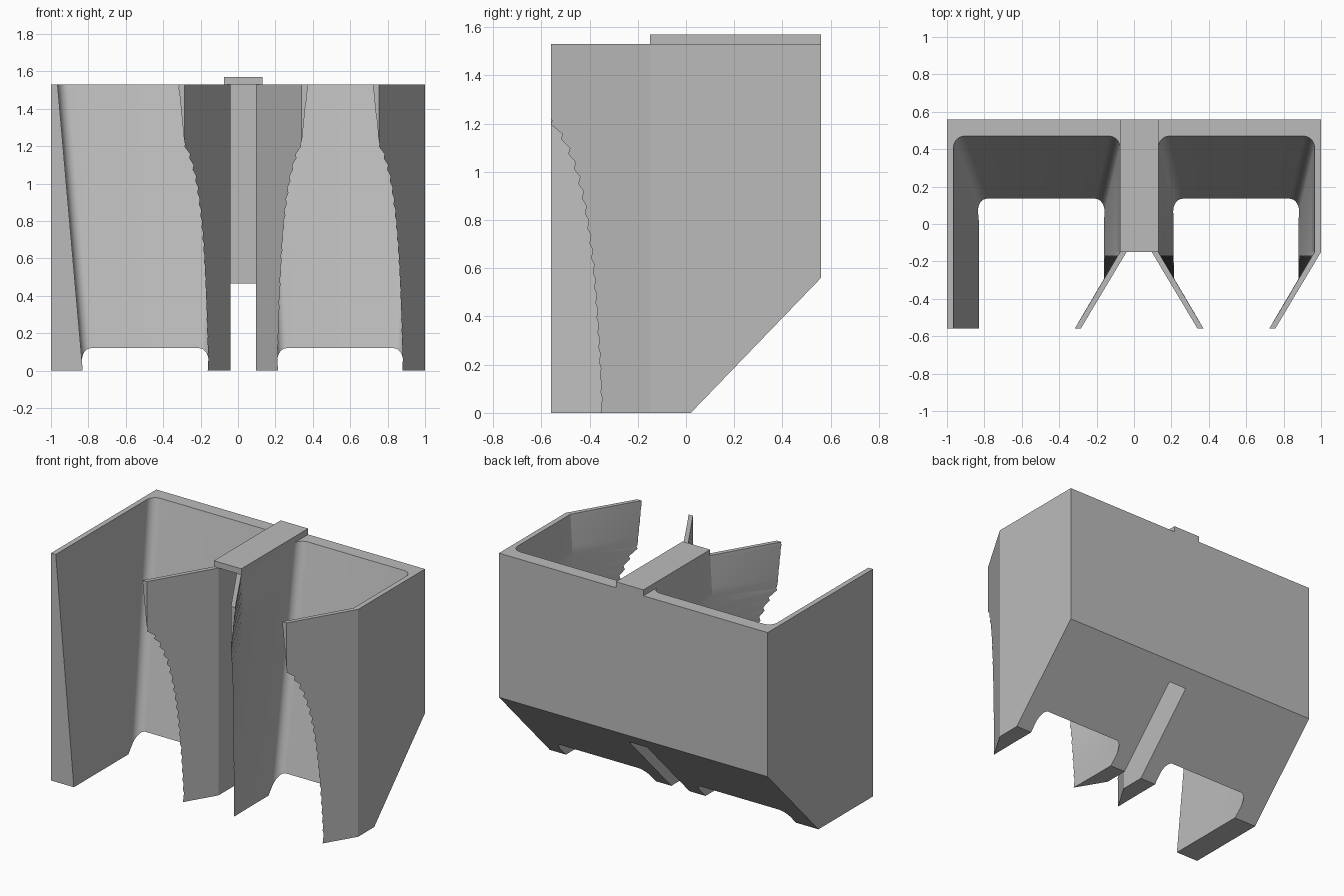
import bpy
import bmesh
from math import sin, cos, pi
from mathutils import Vector

old = bpy.data.objects.get("Cube")
if old:
    bpy.data.objects.remove(old, do_unlink=True)

HEIGHT, FRONT, BACK, BEND = 1.53, -0.56, 0.56, -0.15
SPLAY = 0.245 / 0.41          # sideways run of the angled flaps per unit of depth

grey = bpy.data.materials.new("light grey")
grey.use_nodes = True
grey.diffuse_color = (0.5, 0.5, 0.5, 1)
grey.node_tree.nodes["Principled BSDF"].inputs["Base Color"].default_value = (0.5, 0.5, 0.5, 1)


def make_object(name, bm):
    bmesh.ops.recalc_face_normals(bm, faces=bm.faces)
    mesh = bpy.data.meshes.new(name)
    bm.to_mesh(mesh)
    bm.free()
    mesh.materials.append(grey)
    obj = bpy.data.objects.new(name, mesh)
    bpy.context.collection.objects.link(obj)
    return obj


def prism(plan, z0, z1):
    bm = bmesh.new()
    face = bm.faces.new([bm.verts.new((x, y, z0)) for x, y in plan])
    moved = bmesh.ops.extrude_face_region(bm, geom=[face])["geom"]
    verts = [v for v in moved if isinstance(v, bmesh.types.BMVert)]
    bmesh.ops.translate(bm, verts=verts, vec=(0, 0, z1 - z0))
    return bm


def pocket_plan(left, right, back, radius, left_splay, right_splay):
    """U-shaped outline with rounded back corners and optional angled flaps."""
    far = FRONT - 0.14
    run = BEND - far
    pts = [(right - right_splay * run, far), (right, BEND)]
    for cx, start in ((right - radius, 0), (left + radius, pi / 2)):
        for i in range(9):
            a = start + i * pi / 16
            pts.append((cx + radius * cos(a), back - radius + radius * sin(a)))
    return pts + [(left, BEND), (left + left_splay * run, far)]


def pocket_cutter(name, top, bottom, levels=28):
    """Loft between the two outlines, running past both ends of the body."""
    bm = bmesh.new()
    rings = []
    for i in range(levels + 1):
        z = -0.1 + (HEIGHT + 0.2) * i / levels
        t = z / HEIGHT
        rings.append([bm.verts.new(Vector((*b, z)).lerp(Vector((*a, z)), t))
                      for a, b in zip(top, bottom)])
    count = len(top)
    for low, high in zip(rings, rings[1:]):
        for j in range(count):
            k = (j + 1) % count
            bm.faces.new((low[j], low[k], high[k], high[j]))
    bm.faces.new(rings[0])
    bm.faces.new(rings[-1])
    bmesh.ops.triangulate(bm, faces=bm.faces)
    return make_object(name, bm)


# Body outline with the centre slot and the angled front flaps
reach = SPLAY * (BEND - FRONT)
plan = [(-1, FRONT), (-0.04 - reach, FRONT), (-0.04, BEND), (-0.04, 0.47),
        (0.095, 0.47), (0.095, BEND), (0.095 + reach, FRONT),
        (1 - reach, FRONT), (1, BEND), (1, BACK), (-1, BACK)]
bm = prism(plan, 0, HEIGHT)

# Sloping cut under the back
bmesh.ops.recalc_face_normals(bm, faces=bm.faces)
bmesh.ops.bisect_plane(bm, geom=bm.verts[:] + bm.edges[:] + bm.faces[:],
                       plane_co=(0, 0.02, 0), plane_no=(0, 0.56, -0.54), clear_outer=True)
bmesh.ops.contextual_create(bm, geom=[e for e in bm.edges if e.is_boundary])
body = make_object("holder_body", bm)

# Two tapered pockets: only the outermost left-hand wall runs straight
cutters = [
    pocket_cutter("pocket_cutter_right",
                  pocket_plan(-0.965, -0.075, 0.47, 0.06, 0, SPLAY),
                  pocket_plan(-0.83, -0.16, 0.107, 0.055, 0, 0)),
    pocket_cutter("pocket_cutter_left",
                  pocket_plan(0.13, 0.965, 0.47, 0.06, SPLAY, SPLAY),
                  pocket_plan(0.212, 0.88, 0.107, 0.055, 0, 0)),
]
for cutter in cutters:
    cutter.hide_render = True
    mod = body.modifiers.new(cutter.name, "BOOLEAN")
    mod.operation = "DIFFERENCE"
    mod.solver = "EXACT"
    mod.object = cutter

# Apply the cuts, then drop the helpers
graph = bpy.context.evaluated_depsgraph_get()
cut_mesh = bpy.data.meshes.new_from_object(body.evaluated_get(graph))
body.modifiers.clear()
body.data = cut_mesh
for cutter in cutters:
    bpy.data.objects.remove(cutter, do_unlink=True)

# Cap strip over the centre slot
make_object("centre_cap", prism([(-0.075, BEND), (0.13, BEND), (0.13, BACK), (-0.075, BACK)],
                                HEIGHT, 1.57))

# Smooth rounded corners, crisp edges elsewhere
bpy.ops.object.select_all(action="DESELECT")
body.select_set(True)
bpy.context.view_layer.objects.active = body
bpy.ops.object.shade_smooth_by_angle(angle=pi / 7)
